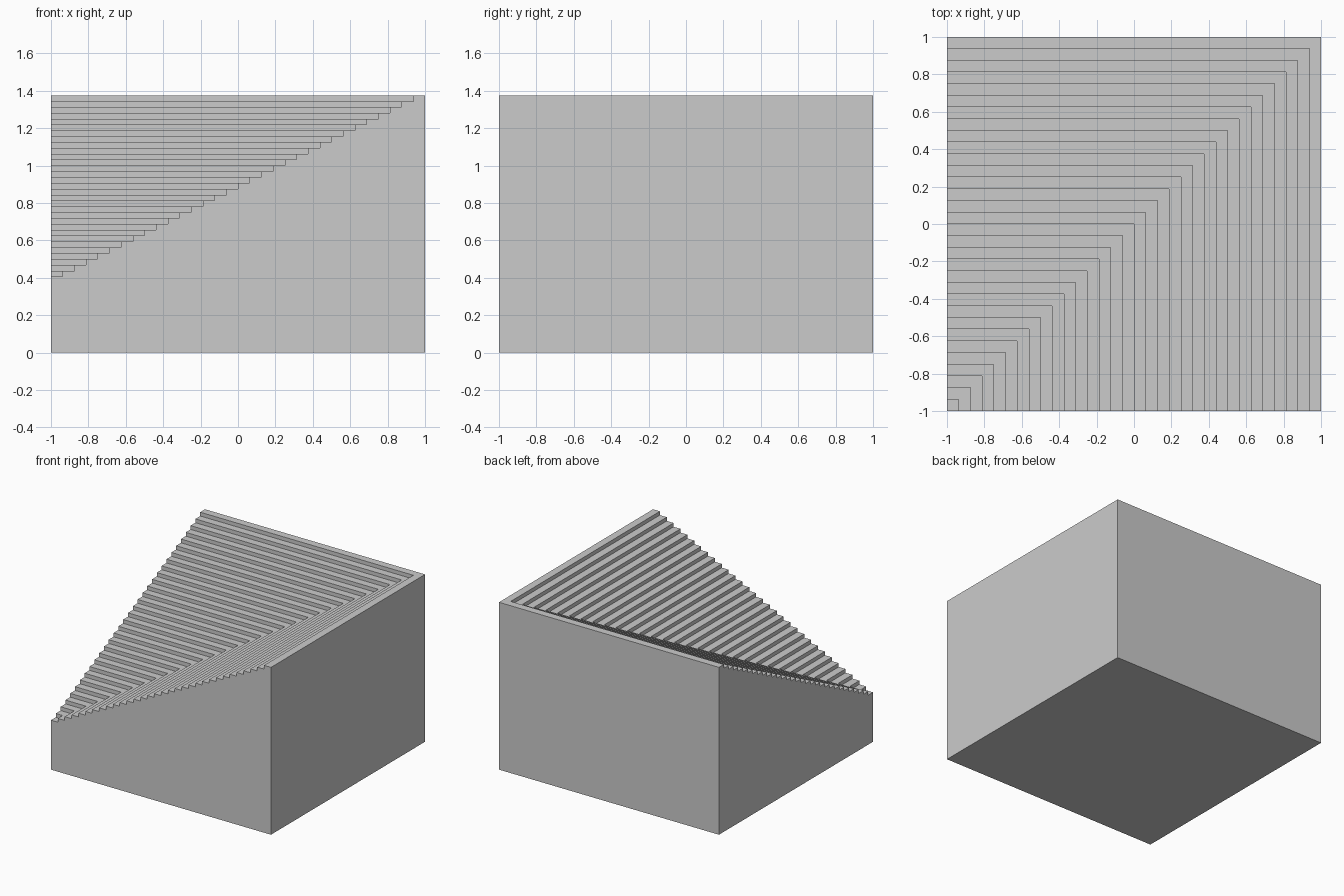
import bpy, bmesh

if "Cube" in bpy.data.objects:
    bpy.data.objects.remove(bpy.data.objects["Cube"])

STEPS = 32
RUN, RISE = 2 / STEPS, 1 / STEPS
BASE = 0.40625                     # height of the lowest tread
TOP = BASE + (STEPS - 1) * RISE

bm = bmesh.new()


def face(points):
    bm.faces.new([bm.verts.new(p) for p in points])


# Nested L-shaped treads and their risers, growing from the front left corner
profile = []
for i in range(STEPS):
    a, b, z = -1 + i * RUN, -1 + (i + 1) * RUN, BASE + i * RISE
    profile += [(a, z), (b, z)]
    if i == 0:
        face([(-1, -1, z), (b, -1, z), (b, b, z), (-1, b, z)])
        continue
    face([(-1, a, z), (a, a, z), (a, -1, z), (b, -1, z), (b, b, z), (-1, b, z)])
    low = z - RISE
    face([(-1, a, low), (a, a, low), (a, a, z), (-1, a, z)])
    face([(a, a, low), (a, -1, low), (a, -1, z), (a, a, z)])

# Stepped front and left walls
outline = [(1, 0), (-1, 0)] + profile
face([(u, -1, z) for u, z in outline])
face([(-1, u, z) for u, z in outline])

# Plain back and right walls, and the bottom
face([(-1, 1, 0), (1, 1, 0), (1, 1, TOP), (-1, 1, TOP)])
face([(1, -1, 0), (1, 1, 0), (1, 1, TOP), (1, -1, TOP)])
face([(-1, -1, 0), (-1, 1, 0), (1, 1, 0), (1, -1, 0)])

bmesh.ops.remove_doubles(bm, verts=bm.verts[:], dist=1e-4)
bmesh.ops.recalc_face_normals(bm, faces=bm.faces[:])

mesh = bpy.data.meshes.new("corner_stairs")
bm.to_mesh(mesh)
bm.free()
bpy.context.collection.objects.link(bpy.data.objects.new("corner_stairs", mesh))
